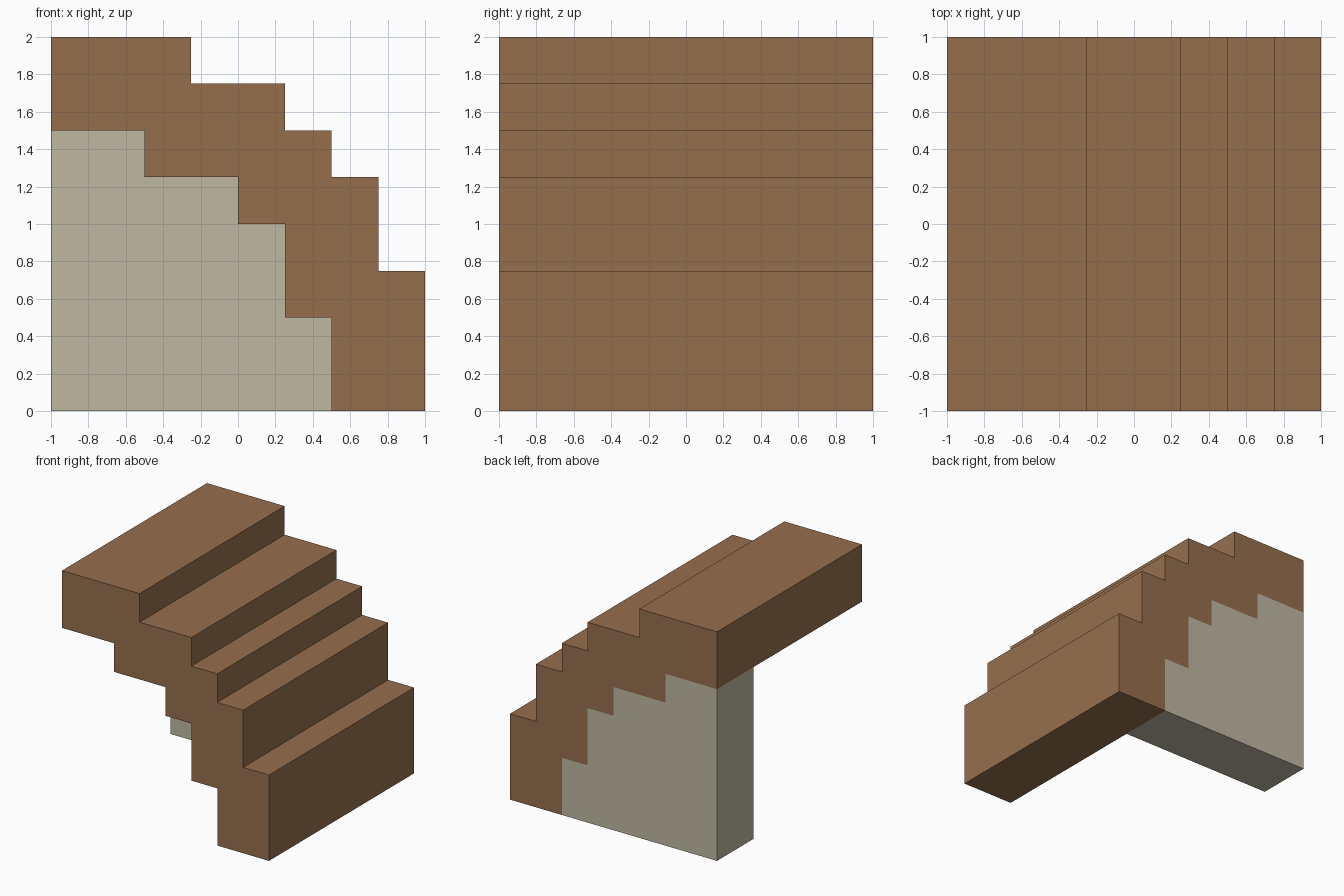
import bpy
import bmesh

cube = bpy.data.objects.get("Cube")
if cube:
    bpy.data.objects.remove(cube, do_unlink=True)


def make_material(name, rgb):
    mat = bpy.data.materials.new(name)
    mat.use_nodes = True
    mat.diffuse_color = (*rgb, 1)
    bsdf = next(n for n in mat.node_tree.nodes if n.type == 'BSDF_PRINCIPLED')
    bsdf.inputs["Base Color"].default_value = (*rgb, 1)
    return mat


def extrude_profile(name, profile, y0, y1, mat):
    """Extrude a closed x-z outline along y."""
    bm = bmesh.new()
    face = bm.faces.new([bm.verts.new((x, y0, z)) for x, z in profile])
    result = bmesh.ops.extrude_face_region(bm, geom=[face], use_keep_orig=True)
    new_verts = [v for v in result["geom"] if isinstance(v, bmesh.types.BMVert)]
    bmesh.ops.translate(bm, verts=new_verts, vec=(0, y1 - y0, 0))
    bmesh.ops.recalc_face_normals(bm, faces=bm.faces)
    mesh = bpy.data.meshes.new(name)
    bm.to_mesh(mesh)
    bm.free()
    mesh.materials.append(mat)
    obj = bpy.data.objects.new(name, mesh)
    bpy.context.collection.objects.link(obj)
    return obj


wood = make_material("brown wood", (0.305, 0.159, 0.076))
plaster = make_material("cream plaster", (0.521, 0.479, 0.361))

# Stepped outlines, from the high left end down to the ground
treads = [(-1, 2), (-0.25, 2), (-0.25, 1.75), (0.25, 1.75), (0.25, 1.5), (0.5, 1.5),
          (0.5, 1.25), (0.75, 1.25), (0.75, 0.75), (1, 0.75), (1, 0)]
underside = [(-1, 1.5), (-0.5, 1.5), (-0.5, 1.25), (0, 1.25), (0, 1),
             (0.25, 1), (0.25, 0.5), (0.5, 0.5), (0.5, 0)]

# Full-width stepped slab
extrude_profile("stepped_slab", treads + underside[::-1], -1, 1, wood)

# Supporting wall that fills the space below the slab at the back
extrude_profile("back_wall", underside + [(-1, 0)], 0.5, 1, plaster)
